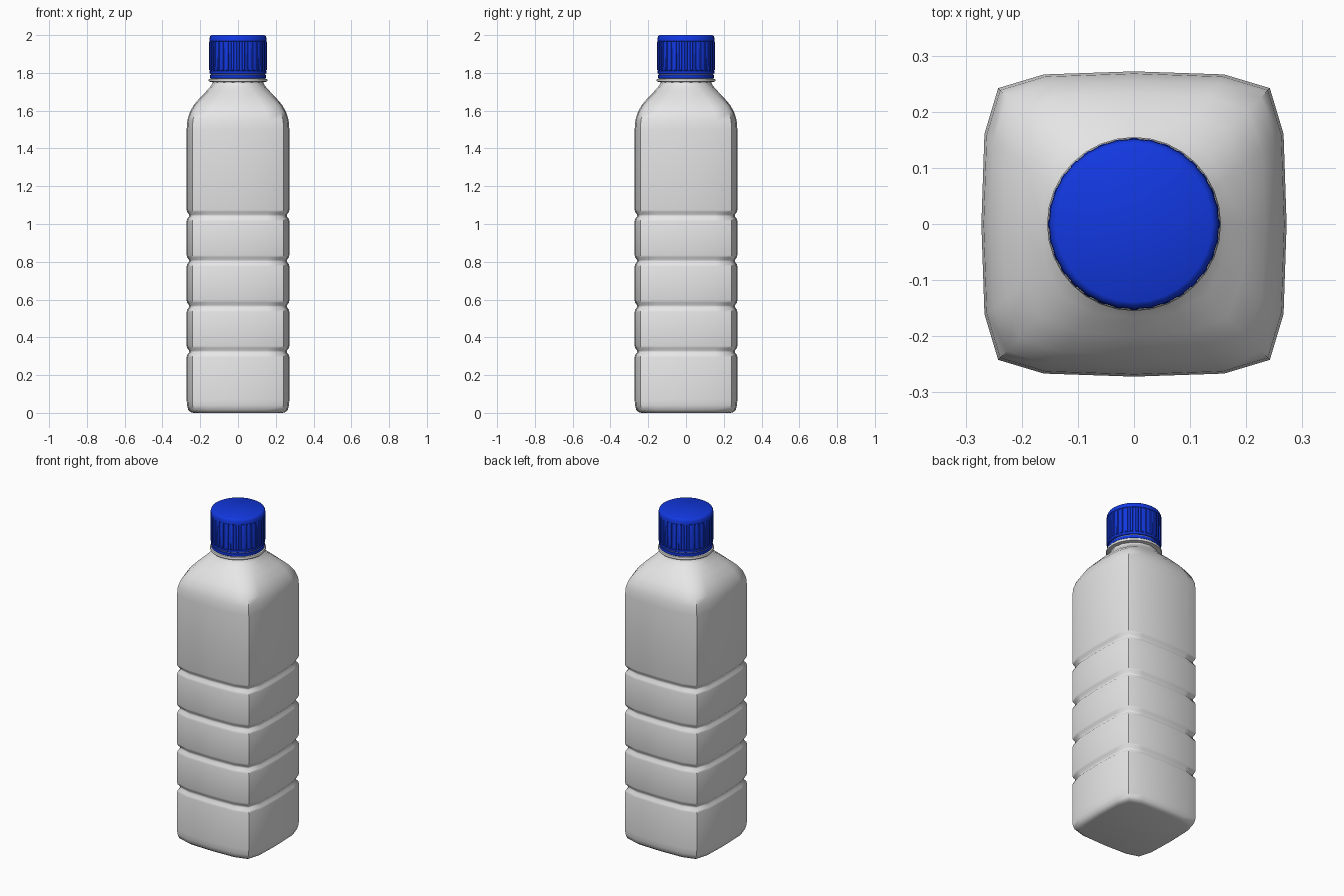
import bpy, bmesh, math

if "Cube" in bpy.data.objects:
    bpy.data.objects.remove(bpy.data.objects["Cube"])


def material(name, color):
    m = bpy.data.materials.new(name)
    m.use_nodes = True
    m.diffuse_color = color
    m.node_tree.nodes["Principled BSDF"].inputs["Base Color"].default_value = color
    return m


plastic = material("pale grey plastic", (0.8, 0.8, 0.8, 1))
blue = material("blue plastic", (0.006, 0.04, 0.75, 1))


def circle(r, n=32):
    return [(r * math.cos(math.tau * i / n), r * math.sin(math.tau * i / n)) for i in range(n)]


def section(half, square):
    # Sixteen-point outline, from round (0) to soft square (1)
    quarter = [(1, 0), (0.98, 0.59), (0.89, 0.89), (0.59, 0.98)]
    soft = []
    for _ in range(4):
        soft += quarter
        quarter = [(-y, x) for x, y in quarter]
    return [(half * (cx + (sx - cx) * square), half * (cy + (sy - cy) * square))
            for (cx, cy), (sx, sy) in zip(circle(1, 16), soft)]


def loft(name, rings, mat, angle=35):
    # Skin a stack of (z, outline) rings and close both ends
    bm = bmesh.new()
    loops = [[bm.verts.new((x, y, z)) for x, y in pts] for z, pts in rings]
    n = len(loops[0])
    for a, b in zip(loops, loops[1:]):
        for i in range(n):
            j = (i + 1) % n
            bm.faces.new((a[i], a[j], b[j], b[i]))
    bm.faces.new(loops[0][::-1])
    bm.faces.new(loops[-1])
    mesh = bpy.data.meshes.new(name)
    bm.to_mesh(mesh)
    bm.free()
    mesh.materials.append(mat)
    obj = bpy.data.objects.new(name, mesh)
    bpy.context.collection.objects.link(obj)
    bpy.ops.object.select_all(action="DESELECT")
    obj.select_set(True)
    bpy.context.view_layer.objects.active = obj
    bpy.ops.object.shade_smooth_by_angle(angle=math.radians(angle))


# Bottle body: rounded base, four grip grooves, shoulder and neck
W = 0.272
profile = [(0, 0.235, 1), (0.004, 0.25, 1), (0.015, 0.263, 1), (0.04, 0.27, 1), (0.07, W, 1)]
for z in (0.325, 0.565, 0.805, 1.045):
    profile += [(z - 0.03, W, 1), (z - 0.018, W - 0.003, 1), (z - 0.005, W - 0.013, 1),
                (z + 0.005, W - 0.013, 1), (z + 0.018, W - 0.003, 1), (z + 0.03, W, 1)]
profile += [(1.5, W, 1), (1.55, 0.268, 1), (1.59, 0.256, 0.97), (1.63, 0.234, 0.88),
            (1.67, 0.2, 0.65), (1.705, 0.166, 0.35), (1.73, 0.144, 0.12),
            (1.745, 0.135, 0), (1.76, 0.133, 0)]
loft("bottle_body", [(z, section(h, s)) for z, h, s in profile], plastic, 50)

# Neck flange and the neck showing through the cap gap
loft("neck_flange", [(1.75, circle(0.13)), (1.754, circle(0.153)), (1.758, circle(0.155)),
                     (1.764, circle(0.155)), (1.768, circle(0.153)), (1.77, circle(0.14))], plastic)
loft("neck_finish", [(1.76, circle(0.143)), (1.81, circle(0.143))], plastic)

# Tamper ring
loft("tamper_ring", [(1.77, circle(0.144)), (1.773, circle(0.148)),
                     (1.789, circle(0.148)), (1.791, circle(0.144))], blue)


def ribbed(inner, outer, ribs=32):
    pts = []
    for i in range(ribs):
        for f, r in ((-0.3, inner), (-0.2, outer), (0.2, outer), (0.3, inner)):
            a = math.tau * (i + f) / ribs
            pts.append((r * math.cos(a), r * math.sin(a)))
    return pts


# Screw cap: plain core with rounded crown, and a ribbed grip around it
loft("cap", [(1.795, circle(0.146)), (1.798, circle(0.15)), (1.81, circle(0.15)),
             (1.812, circle(0.148)), (1.965, circle(0.149)), (1.968, circle(0.152)),
             (1.985, circle(0.151)), (1.995, circle(0.147)), (2.0, circle(0.139))], blue, 40)
loft("cap_grip", [(1.811, ribbed(0.147, 0.149)), (1.815, ribbed(0.147, 0.153)),
                  (1.962, ribbed(0.147, 0.153)), (1.967, ribbed(0.147, 0.15))], blue)
